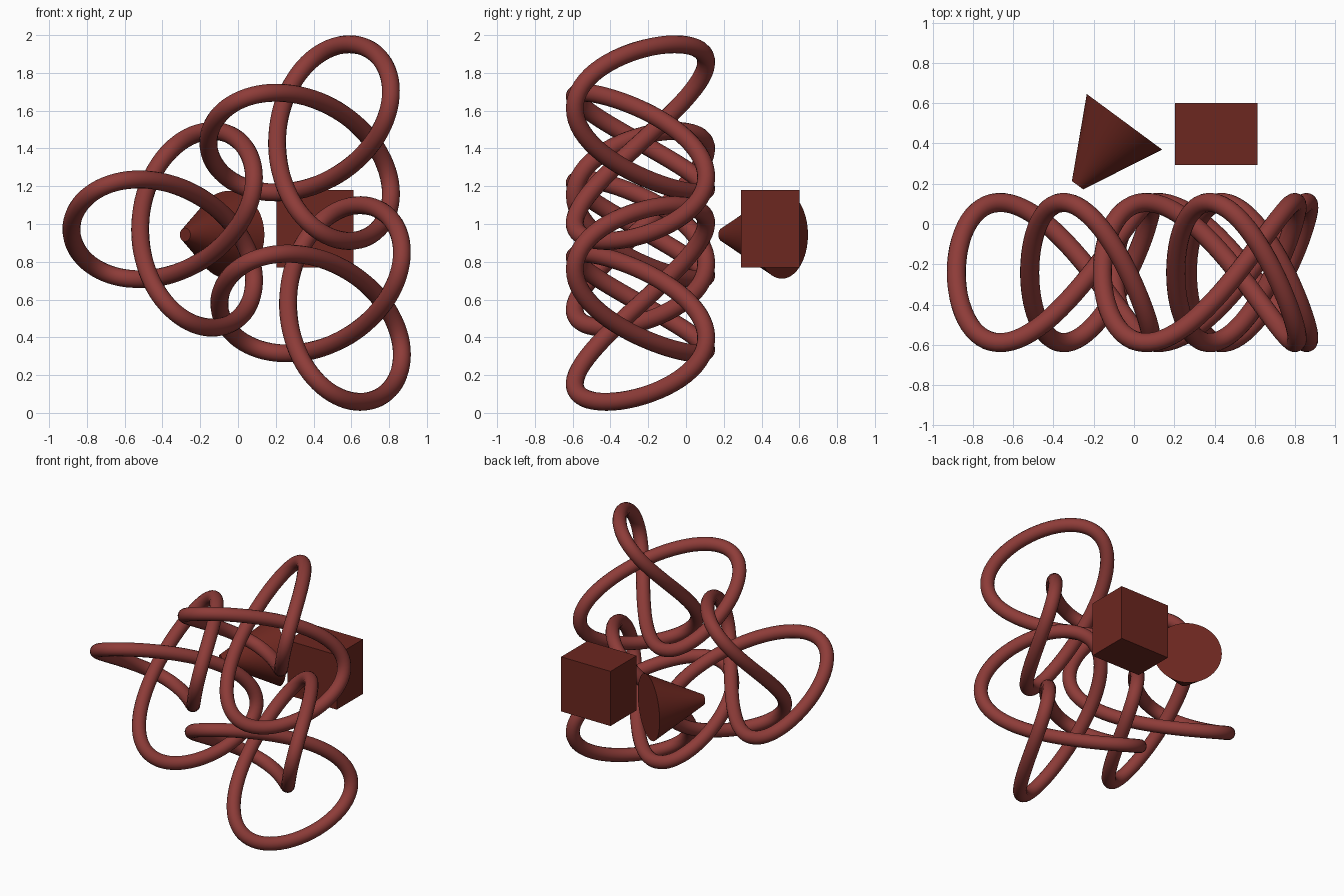
import bpy
from math import sin, cos, tau
from mathutils import Vector

if "Cube" in bpy.data.objects:
    bpy.data.objects.remove(bpy.data.objects["Cube"])


def material(name, rgb):
    m = bpy.data.materials.new(name)
    m.diffuse_color = (*rgb, 1)
    m.use_nodes = True
    m.node_tree.nodes["Principled BSDF"].inputs["Base Color"].default_value = m.diffuse_color
    return m


RED = material("red", (0.27, 0.045, 0.04))
DARK = material("dark_red", (0.15, 0.02, 0.014))


# Trefoil knot tube, one lobe pointing to -x
def knot(name, cx, cz, cy=-0.241, a=0.182, b=0.387, amp=0.348, n=160):
    curve = bpy.data.curves.new(name, 'CURVE')
    curve.dimensions = '3D'
    curve.bevel_depth = 0.0475
    curve.bevel_resolution = 6
    spline = curve.splines.new('POLY')
    spline.points.add(n - 1)
    spline.use_cyclic_u = True
    for i, p in enumerate(spline.points):
        t = tau * i / n
        p.co = (cx - a * cos(t) - b * cos(2 * t),
                cy - amp * sin(3 * t),
                cz - a * sin(t) + b * sin(2 * t), 1)
    curve.materials.append(RED)
    ob = bpy.data.objects.new(name, curve)
    bpy.context.collection.objects.link(ob)
    bpy.ops.object.select_all(action='DESELECT')
    ob.select_set(True)
    bpy.context.view_layer.objects.active = ob
    bpy.ops.object.convert(target='MESH')
    bpy.ops.object.shade_smooth()


knot("knot_left", -0.313, 0.972)
knot("knot_top", 0.412, 1.431)
knot("knot_bottom", 0.470, 0.579)

# Box behind the knots
bpy.ops.mesh.primitive_cube_add(size=1, location=(0.408, 0.446, 0.975))
box = bpy.context.object
box.name = "box"
box.scale = (0.408, 0.308, 0.408)
box.data.materials.append(DARK)

# Blunt cone lying on its side, small end toward the front left
base, tip = Vector((-0.0475, 0.5075, 0.943)), Vector((-0.28, 0.1925, 0.943))
axis = tip - base
bpy.ops.mesh.primitive_cone_add(vertices=64, radius1=0.2325, radius2=0.035,
                                depth=axis.length, location=(base + tip) / 2,
                                rotation=axis.to_track_quat('Z', 'Y').to_euler())
cone = bpy.context.object
cone.name = "cone"
cone.data.materials.append(DARK)
bpy.ops.object.shade_smooth_by_angle()
